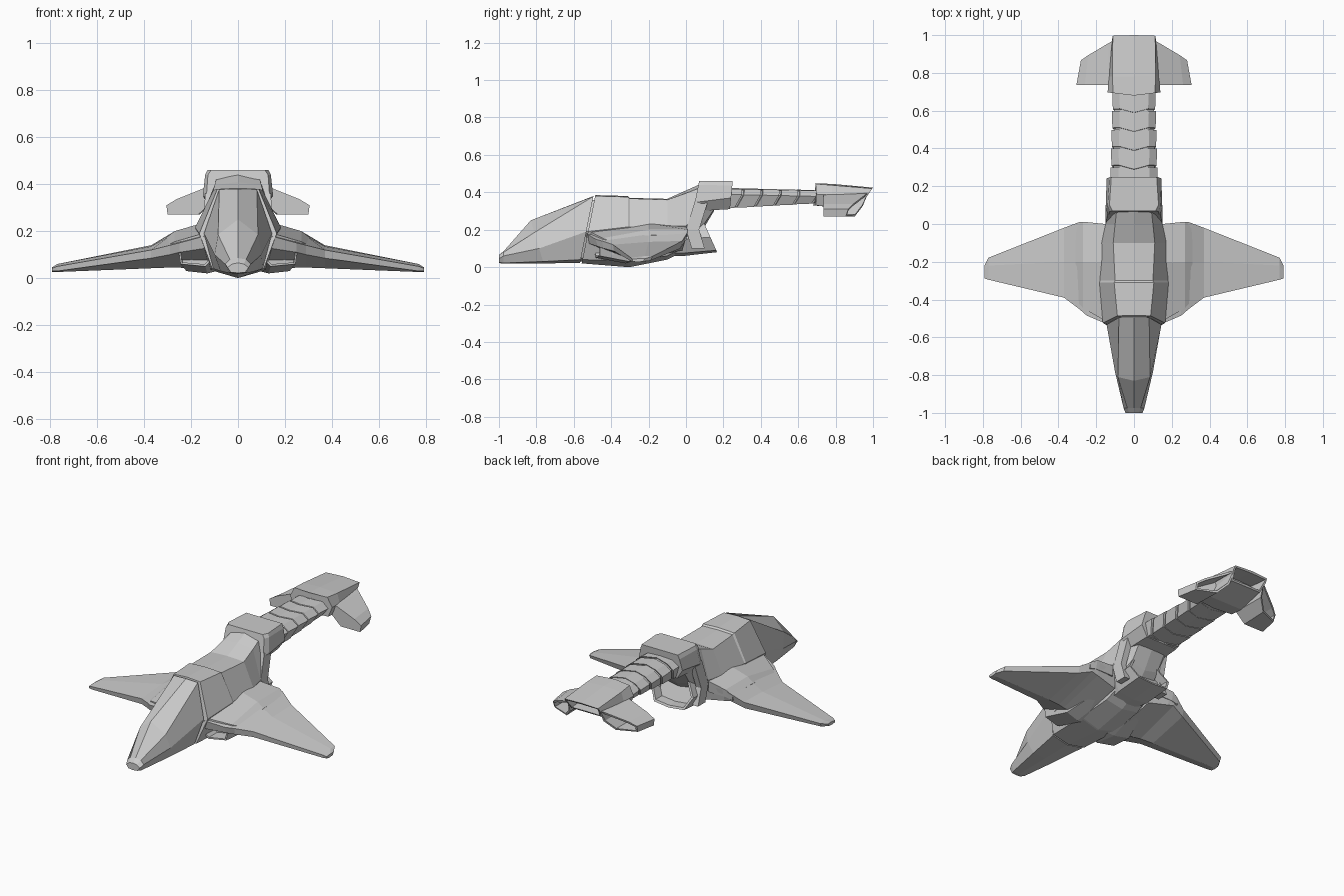
import bpy, bmesh
from mathutils import Vector


def loft(name, rings, mirror=False, hollow=None):
    """Skin a list of equal rings; hollow=(end index, wall, depth vector) recesses a cap."""
    bm = bmesh.new()
    vs = [[bm.verts.new(p) for p in r] for r in rings]
    n = len(vs[0])
    for a, b in zip(vs, vs[1:]):
        for i in range(n):
            bm.faces.new((a[i], a[(i + 1) % n], b[(i + 1) % n], b[i]))
    caps = [bm.faces.new(vs[0]), bm.faces.new(vs[-1])]
    bmesh.ops.recalc_face_normals(bm, faces=bm.faces)
    if hollow:
        cap = caps[hollow[0]]
        bmesh.ops.inset_region(bm, faces=[cap], thickness=hollow[1])
        ret = bmesh.ops.extrude_discrete_faces(bm, faces=[cap])
        bmesh.ops.translate(bm, verts=ret["faces"][0].verts, vec=Vector(hollow[2]))
    me = bpy.data.meshes.new(name)
    bm.to_mesh(me)
    bm.free()
    ob = bpy.data.objects.new(name, me)
    bpy.context.collection.objects.link(ob)
    if mirror:
        ob.modifiers.new("mirror", "MIRROR").use_clip = False
    return ob


def ring(y, half, slant=0.0, vee=0.0):
    """Symmetric section from half profile (top centre to bottom centre).
    slant leans it along y with depth, vee sweeps it along y with width."""
    zt = half[0][1]
    pts = half + [(-x, z) for x, z in reversed(half) if x > 0]
    return [(x, y + slant * (zt - z) + vee * abs(x), z) for x, z in pts]


def hull(y, ridge, wt, zt, wc, zc, wb, zb, zk, slant=0.0):
    return ring(y, [(0, ridge), (wt, zt), (wc, zc), (wb, zb), (0, zk)], slant)


# Nose and canopy
loft("canopy", [
    hull(-1.00, .065, .025, .06, .045, .045, .03, .025, .022),
    hull(-.975, .085, .035, .08, .055, .06, .04, .022, .018),
    hull(-.83, .25, .085, .185, .10, .10, .075, .03, .02, .3),
    hull(-.495, .38, .08, .378, .145, .19, .105, .04, .022, -.2),
])
loft("canopy_joint", [
    hull(-.52, .36, .07, .36, .135, .19, .09, .05, .03, -.2),
    hull(-.42, .36, .07, .36, .135, .19, .09, .05, .03, -.2)])

# Main body, rising into the neck
loft("body", [
    hull(-.485, .385, .088, .38, .165, .19, .11, .04, .02, -.2),
    hull(-.31, .38, .105, .375, .183, .215, .12, .035, 0),
    hull(-.30, .37, .10, .367, .18, .215, .12, .035, 0),
    hull(-.10, .365, .11, .36, .172, .22, .11, .06, .04),
    hull(.0, .41, .10, .395, .15, .22, .10, .11, .09),
    hull(.09, .45, .09, .43, .125, .33, .09, .22, .20),
    hull(.15, .44, .09, .43, .12, .36, .09, .31, .30),
])

# Collar behind the body
loft("collar", [
    ring(.07, [(0, .46), (.115, .46), (.128, .44), (.135, .345), (.10, .27), (0, .27)], -.2),
    ring(.10, [(0, .46), (.13, .46), (.14, .44), (.15, .35), (.11, .30), (0, .30)], -.2),
    ring(.25, [(0, .46), (.12, .46), (.13, .435), (.145, .37), (.105, .31), (0, .31)], -.1),
])

# Segmented tail: thin core with chevron plates
def tail_half(t, s=1.0):
    top, bot = .425 - .012 * t, .31 + .03 * t
    mid = (top + bot) / 2
    w = 1 - .1 * t
    pts = [(0, top), (.085 * w, top - .005), (.127 * w, top - .035), (.10 * w, bot), (0, bot)]
    return [(x * s, mid + (z - mid) * s) for x, z in pts]

loft("tail_core", [ring(.2, tail_half(0, .88)), ring(.74, tail_half(1, .88))])
for i in range(6):
    y0 = .19 + i * .1
    y1 = y0 + .088
    loft(f"tail_plate_{i + 1}", [
        ring(y0, tail_half(i / 5, .96), -.45, .3),
        ring(y1, tail_half((i + .9) / 5, 1.0), -.45, .3)])

# Tail head, open at the rear
loft("tail_head", [
    ring(.68, [(0, .448), (.11, .445), (.14, .39), (.115, .33), (0, .33)], 0, .12),
    ring(.78, [(0, .445), (.115, .438), (.132, .385), (.11, .32), (0, .32)]),
    ring(1.0, [(0, .425), (.112, .42), (.115, .40), (.10, .35), (0, .35)], -.7),
], hollow=(1, .012, (0, -.12, .01)))

# Drooping tail fins, open at the rear
def fin(y, k, sweep):
    prof = [(.10, .40), (.14, .385), (.26, .337), (.305, .31), (.30, .27), (.17, .27), (.11, .325)]
    pts = [(.12 + (x - .12) * k, z) for x, z in prof]
    return [(x, y - sweep * (x - .12) - sweep * .9 * (.39 - z), z) for x, z in pts]

loft("tail_fin", [fin(.735, 1, 0), fin(.965, .87, .42)], mirror=True,
     hollow=(1, .012, (0, -.12, 0)))

# Wings: sections along x, six points each
wing = [
    (.12, [(-.54, .185), (-.53, .13), (-.30, .03), (-.02, .09), (-.01, .205), (-.2, .225)]),
    (.25, [(-.485, .15), (-.47, .11), (-.30, .045), (-.01, .12), (.008, .195), (-.2, .195)]),
    (.29, [(-.45, .14), (-.44, .10), (-.29, .045), (-.01, .13), (.01, .188), (-.2, .18)]),
    (.37, [(-.39, .12), (-.385, .085), (-.28, .042), (-.03, .10), (-.02, .14), (-.2, .135)]),
    (.77, [(-.295, .05), (-.29, .03), (-.25, .026), (-.19, .035), (-.178, .058), (-.22, .06)]),
    (.792, [(-.288, .042), (-.285, .03), (-.26, .027), (-.23, .03), (-.22, .045), (-.25, .046)]),
]
loft("wing", [[(x, y, z) for y, z in p] for x, p in wing], mirror=True)

# Raised inner wing panel
loft("wing_panel", [[(x, y, z) for y, z in p] for x, p in [
    (.15, [(-.515, .15), (-.515, .19), (-.2, .235), (.0, .215), (.0, .15)]),
    (.27, [(-.445, .12), (-.445, .155), (-.2, .20), (.012, .20), (.0, .15)]),
    (.31, [(-.40, .11), (-.40, .135), (-.2, .17), (.0, .175), (.0, .14)])]], mirror=True)

# Intakes under the wing roots
loft("intake", [[(x, y + .2 * (x - .1), z) for x, z in p] for y, p in [
    (-.49, [(.11, .16), (.19, .15), (.255, .13), (.245, .06), (.14, .05), (.11, .08)]),
    (-.33, [(.09, .15), (.19, .14), (.25, .11), (.22, .03), (.13, .02), (.09, .03)]),
    (-.06, [(.06, .15), (.13, .15), (.16, .14), (.15, .11), (.10, .09), (.06, .09)])]],
    mirror=True, hollow=(0, .01, (0, .08, 0)))

# Main exhaust under the neck, slanted and recessed
loft("exhaust", [
    ring(-.16, [(0, .19), (.06, .19), (.10, .13), (.07, .075), (0, .055)]),
    ring(-.01, [(0, .21), (.08, .21), (.13, .15), (.10, .075), (0, .06)]),
    ring(.09, [(0, .25), (.08, .25), (.14, .16), (.10, .09), (0, .08)], .45),
], hollow=(1, .014, (0, -.06, .0)))

# Side struts joining exhaust and collar
loft("neck_strut", [[(x, y, z) for x, y in [(a, b), (a + .035, b), (a + .035, b + .07), (a, b + .07)]]
                    for a, b, z in [(.115, .03, .10), (.115, .0, .20), (.105, .05, .36)]], mirror=True)
